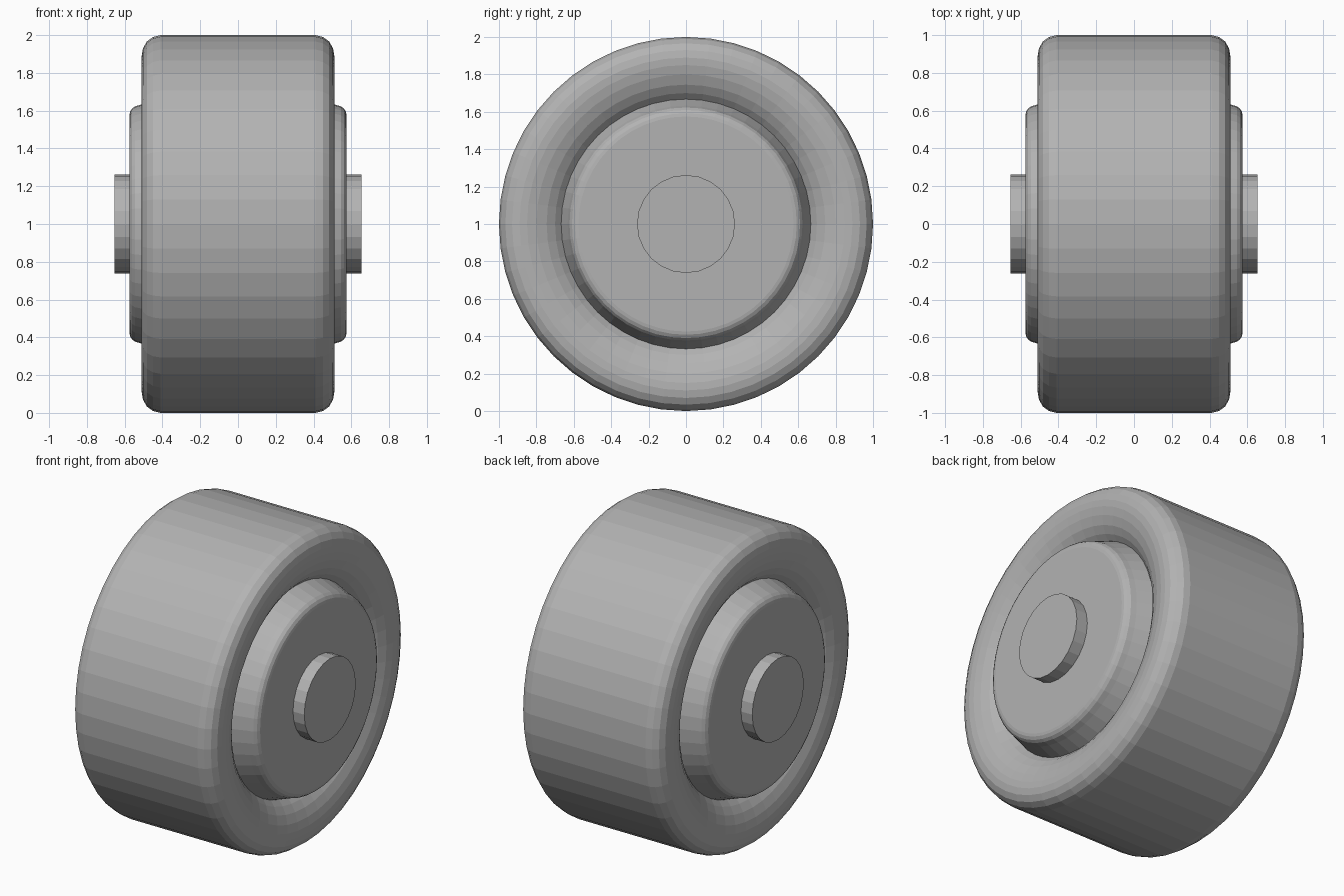
import bpy, bmesh, math

if "Cube" in bpy.data.objects:
    bpy.data.objects.remove(bpy.data.objects["Cube"])


def lathe(name, half, segments, ring_shape=False):
    """Revolve a mirrored (x, radius) half profile around the x axis at z = 1."""
    profile = half + [(-x, r) for x, r in reversed(half)]
    bm = bmesh.new()
    rings = []
    for x, r in profile:
        angles = [2 * math.pi * i / segments for i in range(segments)]
        rings.append([bm.verts.new((x, r * math.cos(a), r * math.sin(a)))
                      for a in angles])
    pairs = list(zip(rings, rings[1:]))
    if ring_shape:
        pairs.append((rings[-1], rings[0]))  # inner wall of the ring
    else:
        bm.faces.new(rings[0])               # flat end caps
        bm.faces.new(rings[-1])
    for a, b in pairs:
        for i in range(segments):
            j = (i + 1) % segments
            bm.faces.new((a[i], a[j], b[j], b[i]))
    bmesh.ops.recalc_face_normals(bm, faces=bm.faces)
    mesh = bpy.data.meshes.new(name)
    bm.to_mesh(mesh)
    bm.free()
    obj = bpy.data.objects.new(name, mesh)
    obj.location.z = 1
    bpy.context.collection.objects.link(obj)
    mesh.materials.append(grey)
    return obj


# dark grey shared by all parts
grey = bpy.data.materials.new("dark_grey")
grey.diffuse_color = (0.45, 0.45, 0.45, 1)
grey.use_nodes = True
grey.node_tree.nodes["Principled BSDF"].inputs["Base Color"].default_value = grey.diffuse_color

# tyre: rounded shoulders, side walls dipping in towards the hub
lathe("tyre", [(0.40, 0.655), (0.415, 0.67), (0.445, 0.70), (0.475, 0.745),
               (0.497, 0.80), (0.508, 0.85), (0.51, 0.89), (0.503, 0.93),
               (0.483, 0.966), (0.45, 0.99), (0.41, 1.0)], 48, True)

# hub: slightly tapered drum with a rounded rim and flat faces
lathe("hub", [(0.575, 0.575), (0.572, 0.592), (0.562, 0.61), (0.545, 0.623),
              (0.51, 0.633), (0.40, 0.672)], 48)

# axle running through the hub
lathe("axle", [(0.655, 0.262)], 24)
